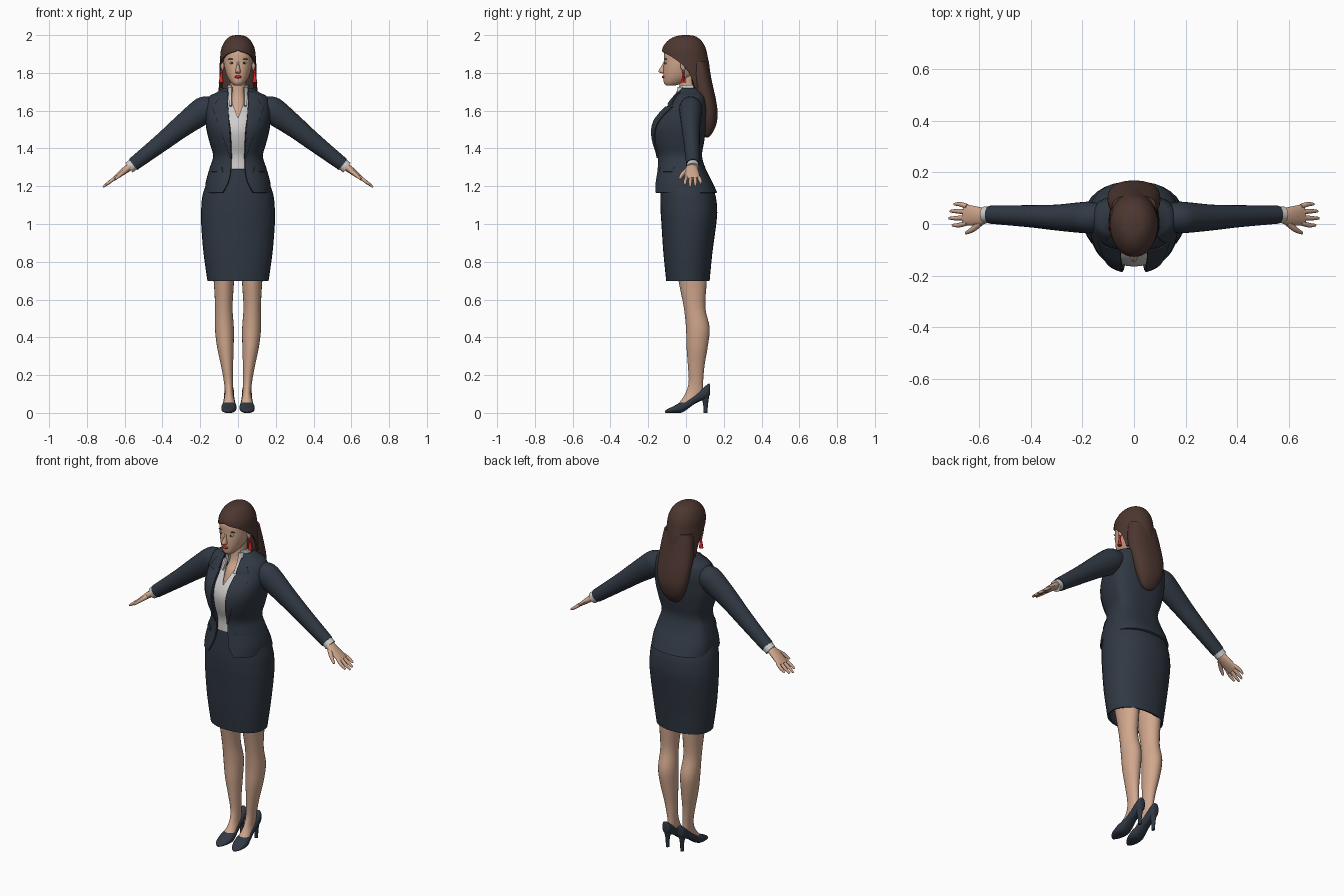
import bpy, bmesh
from math import sin, cos, pi, radians
from mathutils import Vector

if "Cube" in bpy.data.objects:
    bpy.data.objects.remove(bpy.data.objects["Cube"])


def material(name, *rgb):
    m = bpy.data.materials.new(name)
    m.use_nodes = True
    m.diffuse_color = (*rgb, 1)
    m.node_tree.nodes["Principled BSDF"].inputs["Base Color"].default_value = (*rgb, 1)
    return m


NAVY = material("navy cloth", .03, .04, .056)
SKIN = material("skin", .64, .39, .27)
SHIRT = material("off white shirt", .62, .61, .6)
HAIR = material("brown hair", .075, .038, .03)
RED = material("red", .7, .015, .015)
DARK = material("dark eye", .03, .02, .02)


def finish(name, mat, bm, mirror=False, thick=0):
    """Turn a bmesh into a finished, smoothly shaded object."""
    bmesh.ops.recalc_face_normals(bm, faces=bm.faces)
    mesh = bpy.data.meshes.new(name)
    bm.to_mesh(mesh)
    bm.free()
    mesh.materials.append(mat)
    ob = bpy.data.objects.new(name, mesh)
    bpy.context.collection.objects.link(ob)
    bpy.ops.object.select_all(action='DESELECT')
    bpy.context.view_layer.objects.active = ob
    ob.select_set(True)
    if thick:
        mod = ob.modifiers.new("thickness", 'SOLIDIFY')
        mod.thickness, mod.offset = thick, 0
    if mirror:
        ob.modifiers.new("mirror", 'MIRROR').use_mirror_merge = False
    for mod in list(ob.modifiers):
        bpy.ops.object.modifier_apply(modifier=mod.name)
    bpy.ops.object.shade_smooth_by_angle(angle=radians(45))


def ring(at, wide, front, back, mid=0, gap=0):
    """Cross-section: position, half width, front and back limits, centre x, front opening in degrees."""
    return at, wide, front, back, mid, gap


def spot(x, y, z, wide, thick):
    """Point on a limb with its half width along y and its half thickness."""
    return x, y, z, wide, thick


def refine(rings, steps=4):
    """Smooth spline interpolation between tuples of parameters."""
    out = []
    last = len(rings) - 1
    for i in range(last):
        before, a, b, after = rings[max(0, i - 1)], rings[i], rings[i + 1], rings[min(last, i + 2)]
        for s in range(steps):
            t = s / steps
            out.append(tuple(q + t / 2 * (r - p + t * (2*p - 5*q + 4*r - u + t * (3*(q - r) + u - p)))
                             for p, q, r, u in zip(before, a, b, after)))
    return out + [rings[last]]


def skin_rows(name, mat, rows, cap=True, mirror=False, thick=0):
    bm = bmesh.new()
    grid = [[bm.verts.new(p) for p in row] for row in rows]
    for r, s in zip(grid, grid[1:]):
        for i in range(len(r) - 1):
            bm.faces.new((r[i], r[i + 1], s[i + 1], s[i]))
    bmesh.ops.remove_doubles(bm, verts=bm.verts, dist=.0002)
    if cap:
        bmesh.ops.holes_fill(bm, edges=[e for e in bm.edges if e.is_boundary], sides=0)
    finish(name, mat, bm, mirror, thick)


def loft(name, mat, rings, cy=None, square=2, sides=32, along_y=False, **options):
    rows = []
    for at, wide, front, back, mid, gap in refine(rings):
        c = (front + back) / 2 if cy is None else cy
        start = radians(max(gap, 0))
        row = []
        for i in range(sides + 1):
            a = start + 2 * (pi - start) * i / sides
            x = mid + wide * abs(sin(a)) ** (2 / square) * (1 if sin(a) > 0 else -1)
            y = c + (front - c if cos(a) > 0 else back - c) * abs(cos(a)) ** (2 / square)
            row.append((x, at, y) if along_y else (x, y, at))
        rows.append(row)
    skin_rows(name, mat, rows, **options)


def tube(name, mat, path, sides=16):
    pts = refine(path)
    rows = []
    for i, (x, y, z, wide, thick) in enumerate(pts):
        ahead, behind = pts[min(i + 1, len(pts) - 1)], pts[max(i - 1, 0)]
        t = (Vector(ahead[:3]) - Vector(behind[:3])).normalized()
        u = Vector((0, 1, 0))
        u = (u - t * u.dot(t)).normalized()
        v = t.cross(u)
        angles = [2 * pi * k / sides for k in range(sides + 1)]
        rows.append([Vector((x, y, z)) + u * wide * cos(a) + v * thick * sin(a) for a in angles])
    skin_rows(name, mat, rows, mirror=True)


def ball(name, mat, loc, size, mirror=False):
    bm = bmesh.new()
    bmesh.ops.create_uvsphere(bm, u_segments=16, v_segments=10, radius=1)
    for v in bm.verts:
        v.co = Vector(a * b for a, b in zip(v.co, size)) + Vector(loc)
    finish(name, mat, bm, mirror)


def patch(name, mat, low, high, rings, square, lift=.009):
    """Thin cloth piece lying on a garment; low and high are (height, inner x, outer x)."""
    grid, rings = [], refine(rings, 12)
    for row in range(9):
        z, inner, outer = Vector(low).lerp(Vector(high), row / 8)
        _, wide, front, *_ = min(rings, key=lambda r: abs(r[0] - z))
        xs = [inner + (outer - inner) * i / 6 for i in range(7)]
        bulge = [(1 - min(x / wide, .99) ** square) ** (1 / square) for x in xs]
        grid.append([(x, CHEST + (front - CHEST) * b - lift, z) for x, b in zip(xs, bulge)])
    skin_rows(name, mat, grid, cap=False, mirror=True, thick=.008)


CHEST, SQUARE = .02, 2.4  # depth of the torso axis, squareness of the jacket

# Skirt
loft("skirt", NAVY, [
    ring(at=.7, wide=.157, front=-.1, back=.12), ring(at=.85, wide=.178, front=-.115, back=.135),
    ring(at=1, wide=.19, front=-.125, back=.155), ring(at=1.08, wide=.19, front=-.13, back=.16),
    ring(at=1.17, wide=.178, front=-.13, back=.145), ring(at=1.29, wide=.13, front=-.12, back=.085),
], square=2.2, cap=False, thick=.01)

# Jacket body, open down the front
jacket = [
    ring(at=1.165, wide=.17, front=-.17, back=.16, gap=24), ring(at=1.22, wide=.166, front=-.16, back=.135, gap=14),
    ring(at=1.29, wide=.147, front=-.148, back=.1, gap=11), ring(at=1.36, wide=.127, front=-.147, back=.08, gap=12),
    ring(at=1.43, wide=.145, front=-.168, back=.09, gap=11), ring(at=1.5, wide=.162, front=-.177, back=.1, gap=11),
    ring(at=1.56, wide=.168, front=-.155, back=.105, gap=13), ring(at=1.62, wide=.166, front=-.1, back=.11, gap=15),
    ring(at=1.67, wide=.15, front=-.062, back=.104, gap=19), ring(at=1.69, wide=.115, front=-.045, back=.095, gap=25),
    ring(at=1.715, wide=.072, front=-.03, back=.08, gap=40),
]
loft("jacket_body", NAVY, jacket, cy=CHEST, square=SQUARE, sides=48, cap=False, thick=.01)
patch("lapels", NAVY, (1.35, .035, .04), (1.62, .052, .136), jacket, SQUARE)
patch("jacket_collar", NAVY, (1.632, .054, .122), (1.7, .052, .08), jacket, SQUARE)
patch("pocket_flaps", NAVY, (1.275, .08, .138), (1.3, .085, .136), jacket, SQUARE, lift=.007)

# Shirt: the jacket's shape drawn inwards, closing up to an open neck
shirt = [ring(at, wide * .86, front + .015, back - .02) for at, wide, front, back, *_ in jacket[2:7]]
shirt += [ring(at=1.62, wide=.11, front=-.09, back=.085, gap=10),
          ring(at=1.67, wide=.07, front=-.056, back=.078, gap=27),
          ring(at=1.735, wide=.052, front=-.038, back=.062, gap=42)]
loft("shirt", SHIRT, shirt, cy=CHEST, square=2.2, cap=False, thick=.005)
patch("shirt_collar", SHIRT, (1.625, .034, .046), (1.725, .032, .05), shirt, 2.2)

# Sleeves, cuffs and hands
tube("sleeves", NAVY, [
    spot(x=.11, y=.025, z=1.625, wide=.05, thick=.045), spot(x=.165, y=.025, z=1.612, wide=.06, thick=.066),
    spot(x=.2, y=.025, z=1.59, wide=.06, thick=.07), spot(x=.3, y=.025, z=1.515, wide=.05, thick=.058),
    spot(x=.4, y=.03, z=1.435, wide=.043, thick=.048), spot(x=.555, y=.036, z=1.315, wide=.035, thick=.036),
], sides=24)
tube("shirt_cuffs", SHIRT, [spot(x=.54, y=.036, z=1.326, wide=.031, thick=.032),
                            spot(x=.577, y=.036, z=1.298, wide=.032, thick=.032)])
tube("palms", SKIN, [spot(x=.555, y=.035, z=1.315, wide=.024, thick=.02),
                     spot(x=.6, y=.03, z=1.283, wide=.036, thick=.018),
                     spot(x=.658, y=.036, z=1.238, wide=.041, thick=.01)])
for i, (finger, reach) in enumerate(dict(index=.052, middle=.065, ring=.06, little=.045).items()):
    base, tip = (.036 + (i - 1.5) * spread for spread in (.021, .027))
    tube(finger + "_fingers", SKIN, [
        spot(x=.645, y=base, z=1.248, wide=.01, thick=.01),
        spot(x=.645 + reach * .6, y=tip, z=1.248 - reach * .45, wide=.009, thick=.009),
        spot(x=.65 + reach, y=tip, z=1.248 - reach * .8, wide=.005, thick=.005)], sides=10)
tube("thumbs", SKIN, [spot(x=.595, y=.005, z=1.283, wide=.014, thick=.013),
                      spot(x=.622, y=-.02, z=1.262, wide=.011, thick=.011),
                      spot(x=.65, y=-.035, z=1.237, wide=.006, thick=.006)], sides=10)

# Legs
loft("legs", SKIN, [
    ring(at=.055, wide=.03, front=-.035, back=.025, mid=.047), ring(at=.1, wide=.023, front=-.005, back=.085, mid=.047),
    ring(at=.16, wide=.024, front=.014, back=.09, mid=.05), ring(at=.25, wide=.032, front=.01, back=.098, mid=.058),
    ring(at=.35, wide=.044, front=.003, back=.115, mid=.067), ring(at=.45, wide=.05, front=0, back=.125, mid=.072),
    ring(at=.56, wide=.046, front=-.012, back=.102, mid=.075), ring(at=.7, wide=.054, front=-.04, back=.11, mid=.075),
    ring(at=.82, wide=.062, front=-.06, back=.11, mid=.08)], sides=24, mirror=True)

# Pumps: shell lofted from toe to heel with sole and rim as limits, plus a slim heel
loft("shoes", NAVY, [
    ring(at=-.112, wide=.008, front=.001, back=.01, mid=.052), ring(at=-.095, wide=.025, front=0, back=.022, mid=.052),
    ring(at=-.065, wide=.037, front=0, back=.036, mid=.05), ring(at=-.03, wide=.04, front=0, back=.056, mid=.048),
    ring(at=0, wide=.035, front=.014, back=.068, mid=.047), ring(at=.05, wide=.028, front=.05, back=.098, mid=.047),
    ring(at=.115, wide=.024, front=.08, back=.152, mid=.047), ring(at=.127, wide=.01, front=.1, back=.148, mid=.047),
], square=SQUARE, sides=24, along_y=True, mirror=True)
loft("shoe_heels", NAVY, [ring(at=0, wide=.009, front=.093, back=.113, mid=.047),
                          ring(at=.05, wide=.011, front=.09, back=.117, mid=.047),
                          ring(at=.095, wide=.02, front=.075, back=.124, mid=.047)], sides=16, mirror=True)

# Neck, head and face
loft("neck", SKIN, [ring(at=1.56, wide=.055, front=-.1, back=.05), ring(at=1.62, wide=.052, front=-.076, back=.05),
                    ring(at=1.68, wide=.043, front=-.04, back=.055), ring(at=1.8, wide=.043, front=-.035, back=.05)])
loft("head", SKIN, [
    ring(at=1.733, wide=.02, front=-.104, back=-.06), ring(at=1.748, wide=.037, front=-.117, back=-.01),
    ring(at=1.78, wide=.057, front=-.12, back=.035), ring(at=1.82, wide=.07, front=-.12, back=.06),
    ring(at=1.86, wide=.077, front=-.117, back=.075), ring(at=1.91, wide=.077, front=-.114, back=.08),
    ring(at=1.955, wide=.06, front=-.085, back=.07), ring(at=1.98, wide=.03, front=-.045, back=.04)], square=2.15)
loft("nose", SKIN, [ring(at=1.797, wide=.009, front=-.126, back=-.1), ring(at=1.808, wide=.014, front=-.146, back=-.1),
                    ring(at=1.84, wide=.007, front=-.128, back=-.1), ring(at=1.862, wide=.007, front=-.117, back=-.1)])
ball("lips", RED, (0, -.118, 1.779), (.019, .01, .008))
ball("eyes", SHIRT, (.032, -.106, 1.852), (.014, .008, .006), mirror=True)
ball("irises", DARK, (.032, -.112, 1.852), (.005, .004, .005), mirror=True)
ball("eyebrows", HAIR, (.034, -.106, 1.873), (.019, .007, .003), mirror=True)
ball("ears", SKIN, (.082, -.014, 1.838), (.01, .016, .027), mirror=True)

# Drop earrings
ball("earring_studs", RED, (.088, -.014, 1.806), (.007, .007, .009), mirror=True)
loft("earring_drops", RED, [ring(at=1.75, wide=.013, front=-.025, back=-.001, mid=.089),
                            ring(at=1.803, wide=.004, front=-.017, back=-.01, mid=.088)], sides=8, mirror=True)

# Hair: cap framing the face and a long fall down the back
loft("hair_cap", HAIR, [
    ring(at=1.996, wide=0, front=0, back=0), ring(at=1.99, wide=.036, front=-.05, back=.045),
    ring(at=1.97, wide=.062, front=-.089, back=.075), ring(at=1.94, wide=.079, front=-.115, back=.095),
    ring(at=1.917, wide=.086, front=-.122, back=.103, gap=3), ring(at=1.9, wide=.088, front=-.123, back=.107, gap=36),
    ring(at=1.875, wide=.09, front=-.12, back=.112, gap=60), ring(at=1.845, wide=.092, front=-.12, back=.118, gap=79),
    ring(at=1.8, wide=.094, front=-.12, back=.124, gap=98), ring(at=1.72, wide=.096, front=-.11, back=.138, gap=110),
], cy=0, sides=40, cap=False, thick=.01)
loft("hair_fall", HAIR, [
    ring(at=1.86, wide=.085, front=.02, back=.113), ring(at=1.8, wide=.095, front=.022, back=.127),
    ring(at=1.72, wide=.102, front=.035, back=.145), ring(at=1.65, wide=.1, front=.06, back=.16),
    ring(at=1.58, wide=.09, front=.075, back=.168), ring(at=1.52, wide=.07, front=.085, back=.158),
    ring(at=1.475, wide=.042, front=.094, back=.135), ring(at=1.457, wide=.015, front=.105, back=.117)], square=2.3)
